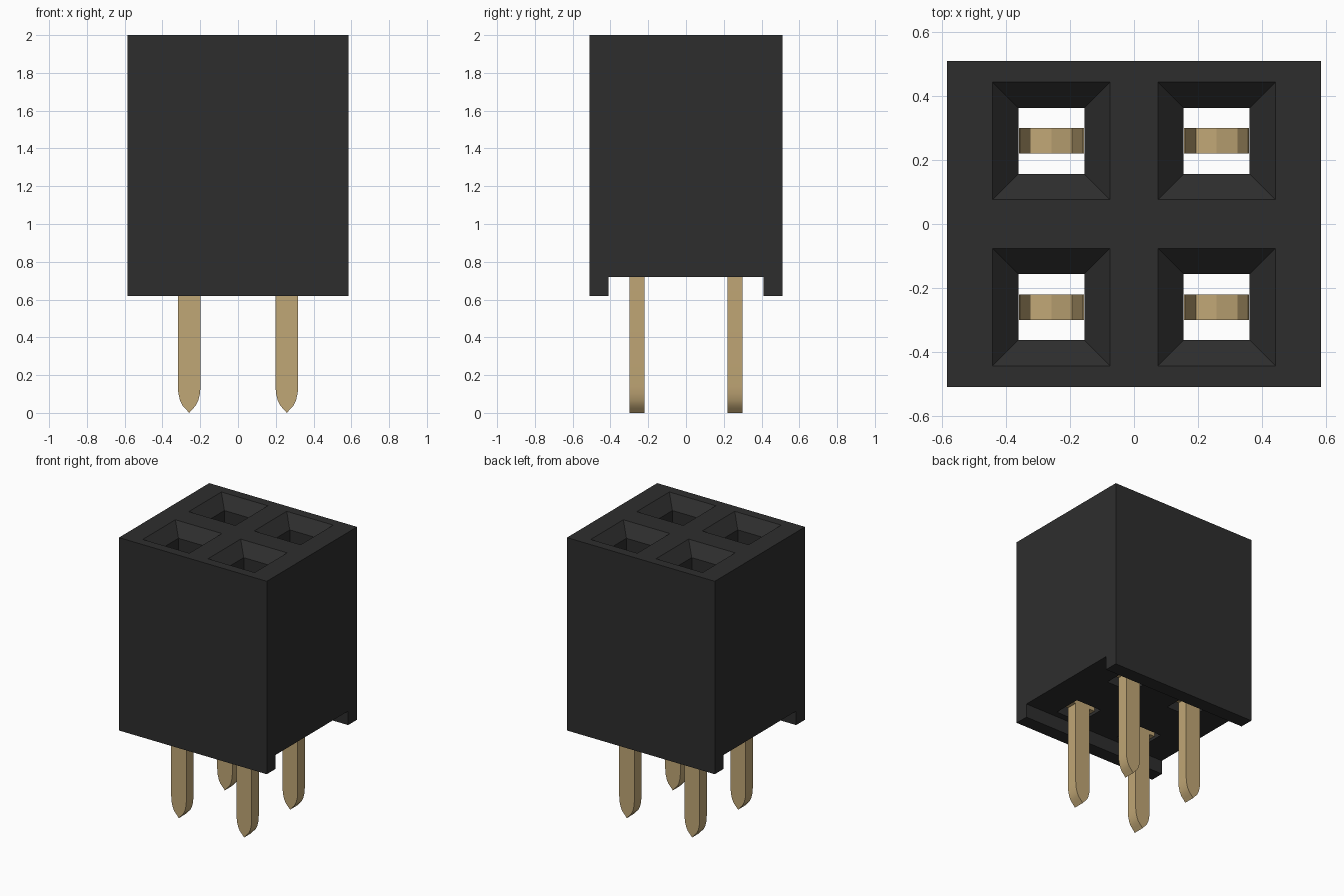
import bpy
import bmesh
import math

cube = bpy.data.objects.get("Cube")
if cube:
    bpy.data.objects.remove(cube, do_unlink=True)


def make_material(name, color):
    mat = bpy.data.materials.new(name)
    mat.use_nodes = True
    mat.diffuse_color = (*color, 1)
    bsdf = next(n for n in mat.node_tree.nodes if n.type == "BSDF_PRINCIPLED")
    bsdf.inputs["Base Color"].default_value = (*color, 1)
    bsdf.inputs["Roughness"].default_value = 0.5
    return mat


black = make_material("black plastic", (0.027, 0.027, 0.027))
gold = make_material("gold metal", (0.53, 0.385, 0.18))


def make_object(name, bm, mat):
    bmesh.ops.recalc_face_normals(bm, faces=bm.faces)
    mesh = bpy.data.meshes.new(name)
    bm.to_mesh(mesh)
    bm.free()
    mesh.materials.append(mat)
    obj = bpy.data.objects.new(name, mesh)
    bpy.context.collection.objects.link(obj)
    return obj


def extrude_profile(points, direction):
    """Close a profile into a face and extrude it to a solid."""
    bm = bmesh.new()
    face = bm.faces.new([bm.verts.new(p) for p in points])
    result = bmesh.ops.extrude_face_region(bm, geom=[face])
    verts = [g for g in result["geom"] if isinstance(g, bmesh.types.BMVert)]
    bmesh.ops.translate(bm, verts=verts, vec=direction)
    return bm


# Sizes
HX, HY = 0.585, 0.51
TOP, FOOT, FLOOR = 2.0, 0.62, 0.72
PX, PY = 0.2585, 0.26
HOLE, MOUTH, CHAMFER = 0.103, 0.184, 0.08
SITES = [(sx * PX, sy * PY) for sx in (-1, 1) for sy in (-1, 1)]

# Housing: block with a channel along the underside
outline = [(-HY, FOOT), (-0.41, FOOT), (-0.41, FLOOR), (0.41, FLOOR),
           (0.41, FOOT), (HY, FOOT), (HY, TOP), (-HY, TOP)]
housing = make_object(
    "housing", extrude_profile([(-HX, y, z) for y, z in outline], (2 * HX, 0, 0)), black)

# Socket wells: square shafts with funnel mouths, cut right through
bm = bmesh.new()
slope = (MOUTH - HOLE) / CHAMFER
levels = [(0.5, HOLE), (TOP - CHAMFER, HOLE), (TOP + 0.05, MOUTH + 0.05 * slope)]
for cx, cy in SITES:
    rings = [[bm.verts.new((cx + sx * r, cy + sy * r, z))
              for sx, sy in ((-1, -1), (1, -1), (1, 1), (-1, 1))] for z, r in levels]
    bm.faces.new(rings[0][::-1])
    bm.faces.new(rings[-1])
    for low, high in zip(rings, rings[1:]):
        for i in range(4):
            j = (i + 1) % 4
            bm.faces.new((low[i], low[j], high[j], high[i]))
cutter = make_object("well_cutter", bm, black)
cutter.hide_render = True

cut = housing.modifiers.new("wells", "BOOLEAN")
cut.operation = "DIFFERENCE"
cut.solver = "EXACT"
cut.object = cutter
bpy.context.view_layer.update()
evaluated = housing.evaluated_get(bpy.context.evaluated_depsgraph_get())
cut_mesh = bpy.data.meshes.new_from_object(evaluated)
housing.modifiers.clear()
housing.data = cut_mesh
bpy.data.objects.remove(cutter, do_unlink=True)

# Contacts: flat fork inside the well, shoulders, and a pin with a pointed arch tip
THICK, HALF, ARM = 0.08, 0.06, 0.1015
right = [(HALF * math.cos(a), 0.14 - 0.125 * math.sin(a))
         for a in (math.radians(d) for d in (72, 54, 36, 18, 0))]
right += [(HALF, 0.74), (ARM, 0.74), (ARM, 1.5), (0.098, 1.5), (0.065, 0.95)]
left = [(-x, z) for x, z in reversed(right)]
profile = [(0, 0.0)] + right + [(0, 0.97)] + left

for n, (cx, cy) in enumerate(SITES, 1):
    bm = extrude_profile([(x, -THICK / 2, z) for x, z in profile], (0, THICK, 0))
    pin = make_object(f"contact_pin_{n}", bm, gold)
    pin.location = (cx, cy, 0)
    bpy.ops.object.select_all(action="DESELECT")
    pin.select_set(True)
    bpy.context.view_layer.objects.active = pin
    bpy.ops.object.shade_smooth_by_angle(angle=math.radians(30))
